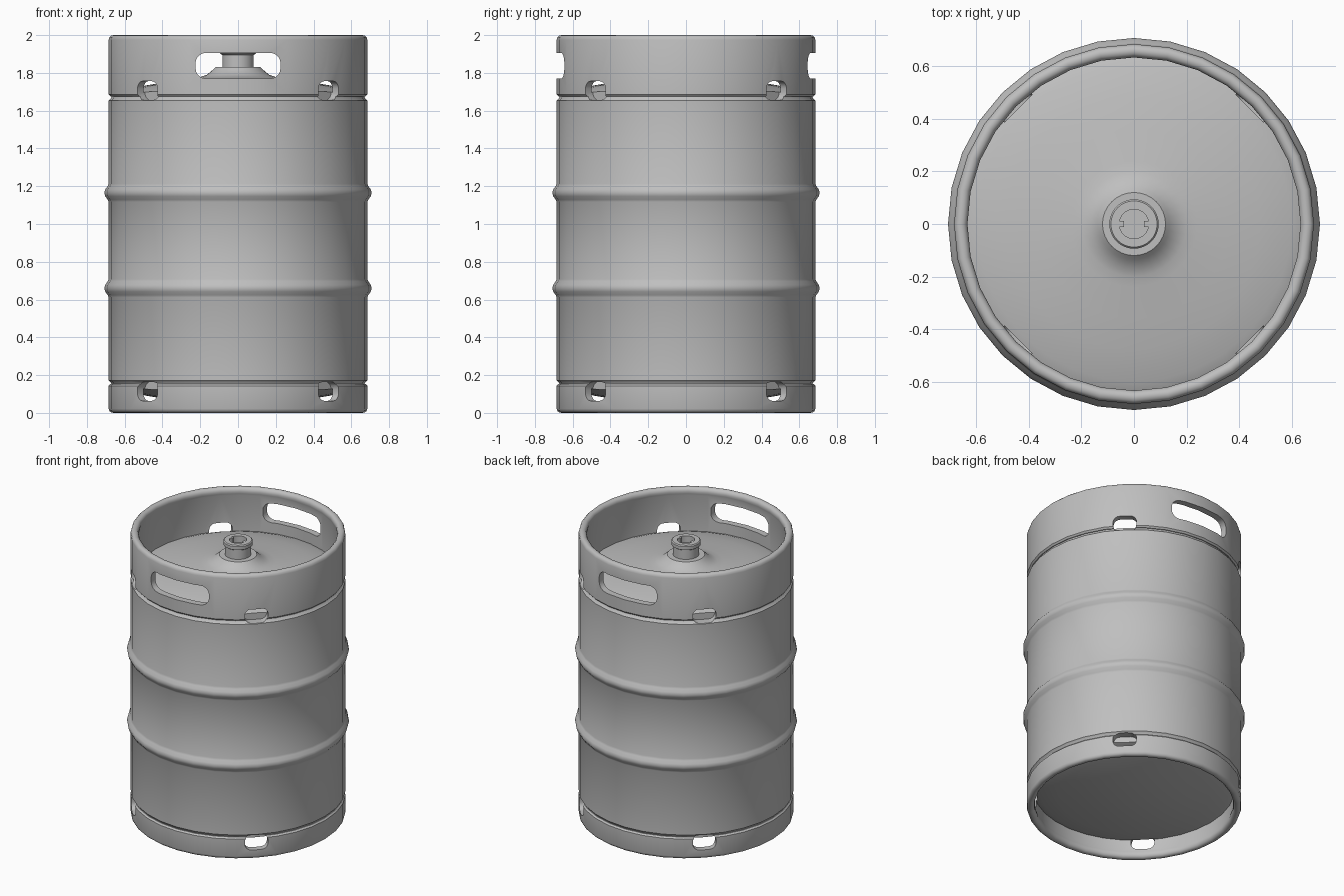
import bpy, bmesh, math
from mathutils import Matrix, Vector

cube = bpy.data.objects.get("Cube")
if cube:
    bpy.data.objects.remove(cube, do_unlink=True)

steel = bpy.data.materials.new("brushed_steel")
steel.use_nodes = True
GREY = (0.52, 0.52, 0.52, 1)
steel.diffuse_color = GREY
shader = steel.node_tree.nodes["Principled BSDF"]
shader.inputs["Base Color"].default_value = GREY
shader.inputs["Roughness"].default_value = 0.5

SEGMENTS = 32
R = 0.685  # wall radius


def make_object(name, bm):
    bmesh.ops.recalc_face_normals(bm, faces=bm.faces)
    mesh = bpy.data.meshes.new(name)
    bm.to_mesh(mesh)
    bm.free()
    mesh.materials.append(steel)
    obj = bpy.data.objects.new(name, mesh)
    bpy.context.collection.objects.link(obj)
    return obj


def lathe(name, profile, closed=False, segments=SEGMENTS):
    """Spin (radius, z) points around the z axis."""
    bm = bmesh.new()
    verts = [bm.verts.new((r, 0, z)) for r, z in profile]
    edges = [bm.edges.new(pair) for pair in zip(verts, verts[1:])]
    if closed:
        edges.append(bm.edges.new((verts[-1], verts[0])))
    bmesh.ops.spin(bm, geom=verts + edges, cent=(0, 0, 0), axis=(0, 0, 1),
                   angle=math.tau, steps=segments, use_duplicate=False)
    bmesh.ops.remove_doubles(bm, verts=bm.verts, dist=0.0005)
    return make_object(name, bm)


def add_slot(bm, angle, z, width, height, corner, inner):
    """Rounded block reaching outwards from the inner radius."""
    turn = Matrix.Rotation(angle, 4, 'Z')
    outline = []
    for i, (sx, sz) in enumerate([(1, 1), (-1, 1), (-1, -1), (1, -1)]):
        for step in range(6):
            a = (i + step / 5) * math.pi / 2
            outline.append((sx * (width / 2 - corner) + corner * math.cos(a),
                            z + sz * (height / 2 - corner) + corner * math.sin(a)))
    face = bm.faces.new([bm.verts.new(turn @ Vector((inner, t, h))) for t, h in outline])
    grown = bmesh.ops.extrude_face_region(bm, geom=[face])
    moved = [v for v in grown["geom"] if isinstance(v, bmesh.types.BMVert)]
    bmesh.ops.translate(bm, verts=moved, vec=turn @ Vector((0.3, 0, 0)))


def cut(obj, cutter):
    mod = obj.modifiers.new("cut", 'BOOLEAN')
    mod.operation = 'DIFFERENCE'
    mod.solver = 'EXACT'
    mod.object = cutter
    bpy.context.view_layer.objects.active = obj
    bpy.ops.object.modifier_apply(modifier=mod.name)


# Barrel: domed ends, shoulders and two rolling ribs in one profile
dome = [(0.6, 0.045), (0.48, 0.07), (0.36, 0.09), (0.24, 0.106)]
profile = [(0, 0.16 - 0.122)] + [(r, 0.16 - h) for r, h in reversed(dome)]
profile += [(0.64, 0.13), (0.668, 0.145), (0.672, 0.16), (R, 0.172)]
for rib in (0.66, 1.165):
    profile += [(R, rib - 0.048), (0.69, rib - 0.036), (0.703, rib - 0.018), (0.708, rib),
                (0.703, rib + 0.018), (0.69, rib + 0.036), (R, rib + 0.048)]
profile += [(R, 1.653), (0.672, 1.665), (0.668, 1.68), (0.64, 1.695)]
profile += [(r, 1.665 + h) for r, h in dome]
# raised neck seat
profile += [(0.2, 1.778), (0.165, 1.79), (0.135, 1.815), (0.12, 1.83), (0, 1.83)]
barrel = lathe("barrel", profile)

# Top and bottom rings with rolled lips
top_ring = lathe("top_ring", [
    (0.64, 1.675), (0.675, 1.675), (R, 1.686), (R, 1.975), (0.681, 1.989), (0.672, 1.997),
    (0.66, 2.0), (0.648, 1.997), (0.638, 1.988), (0.634, 1.973), (0.636, 1.958),
    (0.64, 1.945)], closed=True)
bottom_ring = lathe("bottom_ring", [
    (0.64, 0.153), (0.675, 0.153), (R, 0.143), (R, 0.022), (0.681, 0.01), (0.672, 0.003),
    (0.66, 0), (0.648, 0.003), (0.638, 0.012), (0.634, 0.027), (0.636, 0.042),
    (0.64, 0.055)], closed=True)

# Hand holds front and back, drain slots on the diagonals
bm = bmesh.new()
for angle in (math.pi / 2, -math.pi / 2):
    add_slot(bm, angle, 1.838, 0.45, 0.136, 0.055, 0.5)
for i in range(4):
    for z in (1.706, 0.114):
        add_slot(bm, math.radians(45 + 90 * i), z, 0.15, 0.1, 0.04, 0.622)
cutter = make_object("slot_cutter", bm)
cutter.hide_render = True
for part in (barrel, top_ring, bottom_ring):
    cut(part, cutter)
bpy.data.objects.remove(cutter, do_unlink=True)

# Valve fitting with an open socket
valve = lathe("valve_neck", [
    (0, 1.82), (0.083, 1.82), (0.083, 1.895), (0.094, 1.902), (0.094, 1.925), (0.088, 1.932),
    (0.056, 1.932), (0.056, 1.885), (0, 1.885)])

# Locking lugs inside the socket
bm = bmesh.new()
for side in (-1, 1):
    place = Matrix.Translation((side * 0.049, 0, 1.908)) @ Matrix.Diagonal((0.02, 0.024, 0.046, 1))
    bmesh.ops.create_cube(bm, size=1, matrix=place)
lugs = make_object("valve_lugs", bm)

# Smooth shading that keeps the hard edges
for obj in (barrel, top_ring, bottom_ring, valve, lugs):
    bpy.ops.object.select_all(action='DESELECT')
    obj.select_set(True)
    bpy.context.view_layer.objects.active = obj
    bpy.ops.object.shade_smooth_by_angle(angle=math.radians(35))
